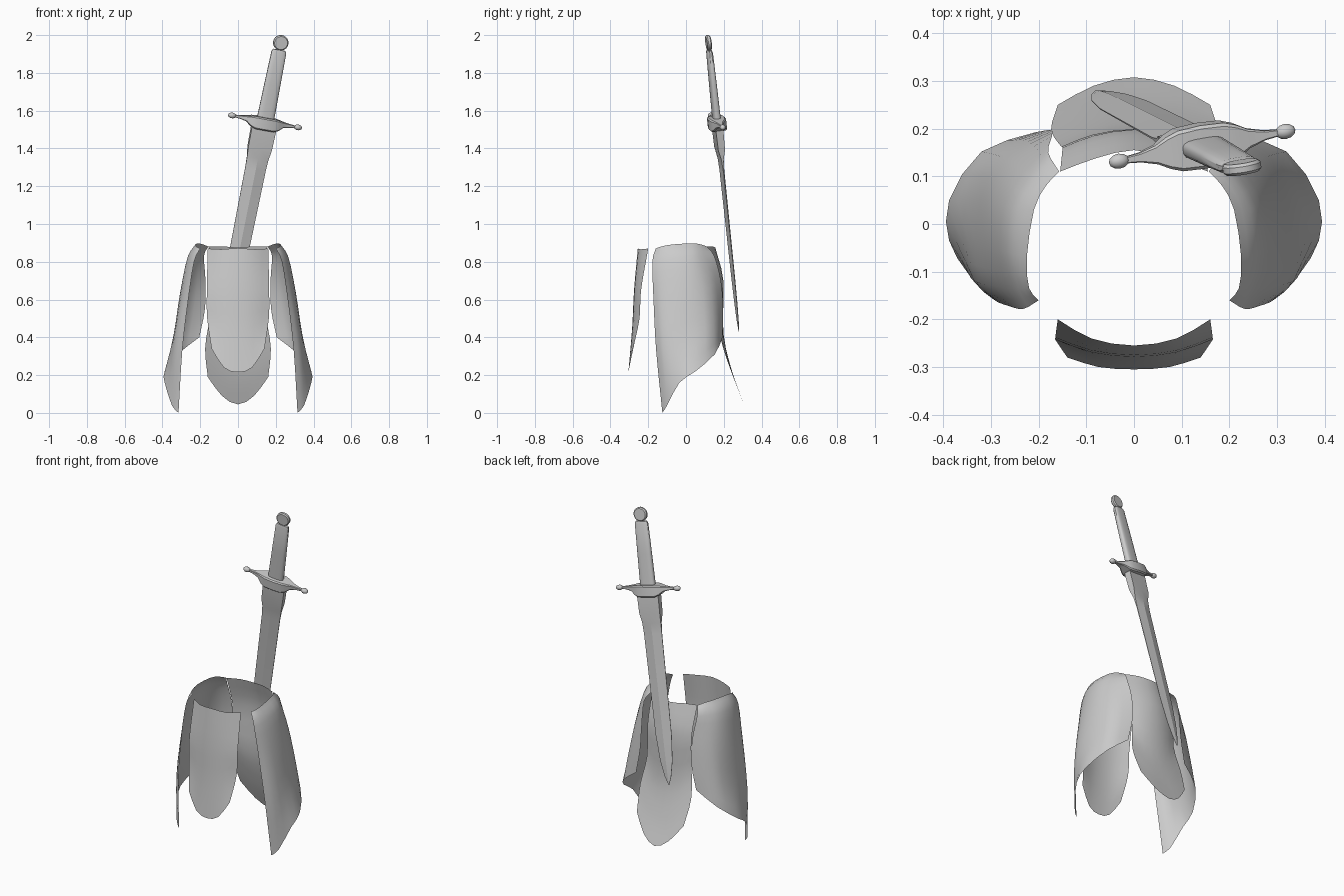
import bpy
import bmesh
import math
from mathutils import Vector, Matrix

if "Cube" in bpy.data.objects:
    bpy.data.objects.remove(bpy.data.objects["Cube"], do_unlink=True)

grey = bpy.data.materials.new("plain_grey")
grey.use_nodes = True
grey.diffuse_color = (0.6, 0.6, 0.6, 1)
grey.node_tree.nodes["Principled BSDF"].inputs["Base Color"].default_value = (0.6, 0.6, 0.6, 1)


def finish(name, bm, angle, matrix=None):
    """Turn a bmesh into a named, smooth shaded object."""
    if matrix:
        bm.transform(matrix)
    mesh = bpy.data.meshes.new(name)
    bm.to_mesh(mesh)
    bm.free()
    mesh.materials.append(grey)
    obj = bpy.data.objects.new(name, mesh)
    bpy.context.collection.objects.link(obj)
    bpy.ops.object.select_all(action='DESELECT')
    obj.select_set(True)
    bpy.context.view_layer.objects.active = obj
    bpy.ops.object.shade_smooth_by_angle(angle=math.radians(angle))
    return obj


def refine(points, steps):
    """Catmull-Rom curve through the points."""
    pts = [2 * points[0] - points[1]] + points + [2 * points[-1] - points[-2]]
    out = []
    for a, b, c, d in zip(pts, pts[1:], pts[2:], pts[3:]):
        for i in range(steps):
            t = i / steps
            out.append(0.5 * (2 * b + (c - a) * t + (2 * a - 5 * b + 4 * c - d) * t ** 2
                              + (3 * b - a - 3 * c + d) * t ** 3))
    return out + [points[-1]]


def bridge(bm, rings, closed):
    """Quads between neighbouring rows of points."""
    rows = [[bm.verts.new(p) for p in ring] for ring in rings]
    n = len(rows[0])
    for a, b in zip(rows, rows[1:]):
        for i in range(n if closed else n - 1):
            j = (i + 1) % n
            bm.faces.new((a[i], a[j], b[j], b[i]))
    return rows


def panel(name, columns, mirror=False):
    """Thin curved sheet; each column runs from waist to hem."""
    cols = [[Vector(p) for p in c] for c in columns]
    if mirror:
        cols = [[Vector((-p.x, p.y, p.z)) for p in c] for c in cols]
    cols = [refine(c, 3) for c in cols]
    rows = [refine(list(r), 2) for r in zip(*cols)]
    bm = bmesh.new()
    bridge(bm, rows, False)
    bm.normal_update()
    facing = sum(f.normal.xy.dot(f.calc_center_median().xy) for f in bm.faces)
    if facing < 0:
        bmesh.ops.reverse_faces(bm, faces=bm.faces[:])
    return finish(name, bm, 60)


def symmetric(half):
    """Complete a panel from its centre column and one half."""
    return [[(-x, y, z) for x, y, z in c] for c in half[:0:-1]] + half


def loft(name, rings, matrix, angle=30):
    bm = bmesh.new()
    rows = bridge(bm, rings, True)
    bm.faces.new(rows[0])
    bm.faces.new(rows[-1])
    bmesh.ops.recalc_face_normals(bm, faces=bm.faces[:])
    return finish(name, bm, angle, matrix)


# Side panels, columns from front edge to back edge
side = [
    [(.2, -.16, .87), (.232, -.178, .8), (.263, -.172, .6), (.295, -.158, .33), (.315, -.125, 0)],
    [(.22, -.135, .88), (.255, -.135, .8), (.295, -.13, .6), (.335, -.12, .33), (.35, -.1, .04)],
    [(.225, -.07, .892), (.268, -.06, .82), (.308, -.05, .62), (.345, -.04, .38), (.388, -.035, .16)],
    [(.21, .03, .897), (.258, .035, .83), (.298, .045, .65), (.335, .05, .42), (.388, .05, .22)],
    [(.185, .08, .892), (.22, .1, .83), (.255, .13, .67), (.29, .145, .48), (.32, .152, .31)],
    [(.157, .11, .88), (.18, .15, .83), (.172, .185, .7), (.175, .197, .55), (.205, .193, .4)],
]
panel("left_side_panel", side)
panel("right_side_panel", side, True)

# Front and back panels
panel("front_panel", symmetric([
    [(0, -.255, .872), (0, -.275, .65), (0, -.285, .45), (0, -.305, .215)],
    [(.09, -.24, .866), (.09, -.265, .65), (.085, -.276, .46), (.075, -.3, .24)],
    [(.16, -.2, .87), (.165, -.238, .65), (.163, -.246, .5), (.14, -.28, .34)],
]))
panel("back_panel", symmetric([
    [(0, .155, .875), (0, .198, .7), (0, .198, .42), (0, .25, .2), (0, .308, .045)],
    [(.08, .138, .882), (.085, .185, .7), (.09, .188, .43), (.09, .24, .23), (.085, .29, .09)],
    [(.155, .11, .88), (.15, .16, .7), (.153, .163, .5), (.174, .198, .34), (.16, .25, .19)],
]))

# Sword frame: local z runs from tip to pommel, local x along the guard
up = Vector((.2, -.105, 1)).normalized()
along = Vector((.36, .065, -.07))
along = (along - along.dot(up) * up).normalized()
sword = Matrix((along, up.cross(along), up)).transposed().to_4x4()
sword.translation = (.143, .163, 1.543)

# Blade: boxy shoulder turning into a diamond section
blade = []
for z, w, e, t in [(-.035, .066, .02, .02), (-.145, .064, .018, .018), (-.2, .058, .006, .016),
                   (-.26, .056, .002, .013), (-.85, .05, .001, .01), (-1.0, .038, .001, .008),
                   (-1.09, .02, .001, .005), (-1.14, .002, .0005, .001)]:
    blade.append([(w, e, z), (0, t, z), (-w, e, z), (-w, -e, z), (0, -t, z), (w, -e, z)])
loft("sword_blade", blade, sword, 20)

# Guard: wide middle tapering into thin arms
stations = [(0, .046, -.045, .022), (.05, .043, -.045, .022), (.075, .034, -.036, .019),
            (.1, .02, -.016, .014), (.135, .01, -.009, .009), (.175, .006, -.006, .006)]
stations = [(-s[0],) + s[1:] for s in stations[:0:-1]] + stations
guard = []
for x, h, low, high in stations:
    c = .3 * min(h, high)
    guard.append([(x, h - c, high), (x, h, high - c), (x, h, low + c), (x, h - c, low),
                  (x, c - h, low), (x, -h, low + c), (x, -h, high - c), (x, c - h, high)])
loft("sword_guard", guard, sword)
for label, s in (("left", 1), ("right", -1)):
    bm = bmesh.new()
    bmesh.ops.create_uvsphere(bm, u_segments=12, v_segments=8, radius=1)
    shape = Matrix.Translation((s * .18, 0, 0)) @ Matrix.Diagonal((.022, .016, .015, 1))
    finish(label + "_guard_knob", bm, 60, sword @ shape)

# Grip: flattened bar with rounded sides
grip = []
for z, w, t in [(.01, .046, .02), (.2, .043, .018), (.375, .04, .015), (.388, .034, .011)]:
    ring = []
    for i in range(16):
        a = math.tau * (i + .5) / 16
        c, s = math.cos(a), math.sin(a)
        ring.append((w * math.copysign(abs(c) ** .6, c), t * math.copysign(abs(s) ** .6, s), z))
    grip.append(ring)
loft("sword_grip", grip, sword, 35)

# Pommel disc with softened rim
bm = bmesh.new()
bmesh.ops.create_cone(bm, cap_ends=True, segments=20, radius1=.041, radius2=.041, depth=.024)
rim = [e for e in bm.edges if any(len(f.verts) > 4 for f in e.link_faces)]
bmesh.ops.bevel(bm, geom=rim, offset=.006, segments=1, affect='EDGES')
turn = Matrix.Translation((0, 0, .427)) @ Matrix.Rotation(math.pi / 2, 4, 'X')
finish("sword_pommel", bm, 40, sword @ turn)
